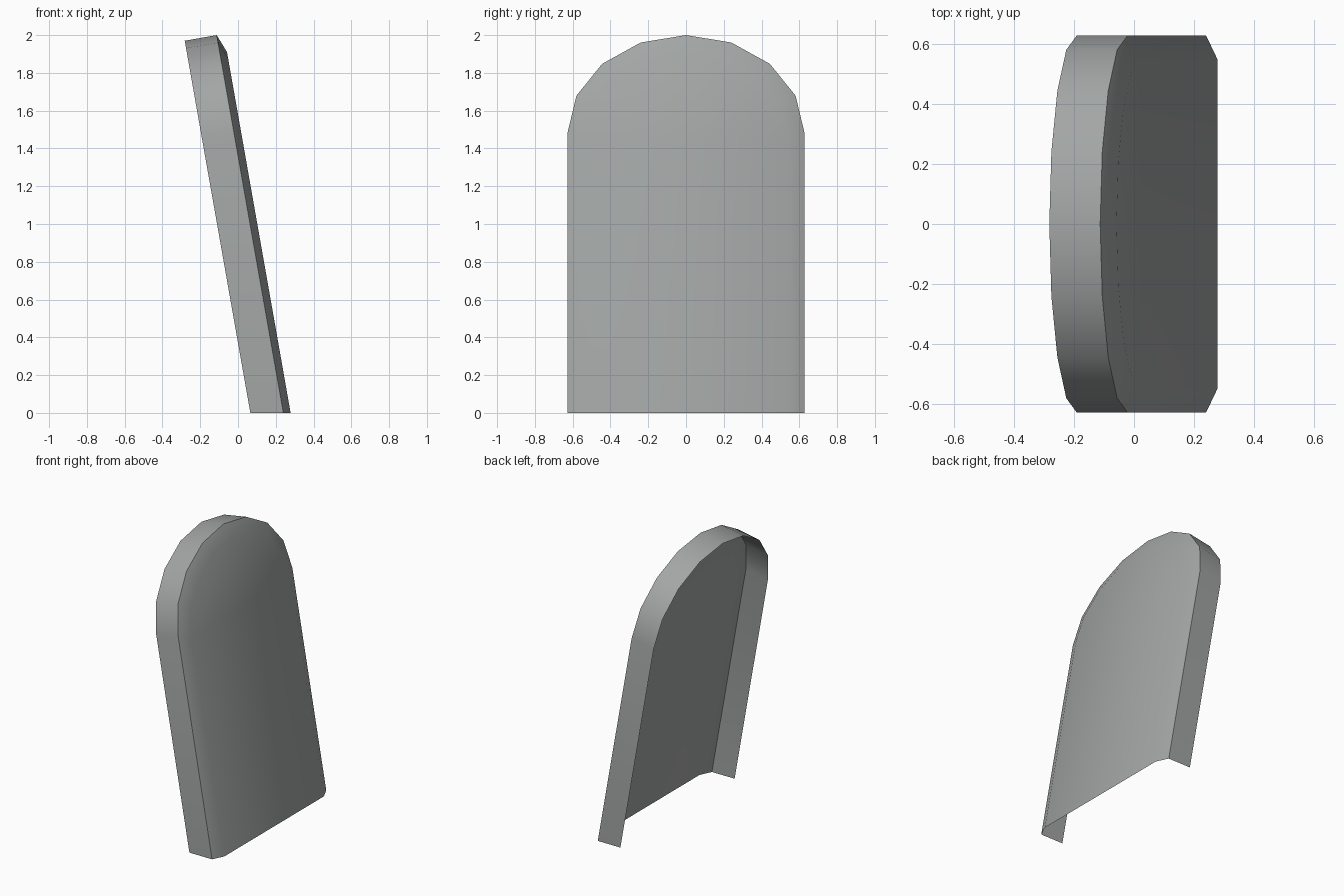
import bpy, bmesh
from math import sin, cos, pi, radians
from mathutils import Matrix

cube = bpy.data.objects.get("Cube")
if cube:
    bpy.data.objects.remove(cube, do_unlink=True)

ARCH_STEPS = 8
TILT = radians(-10)

grey = bpy.data.materials.new("stone_grey")
grey.use_nodes = True
colour = (0.36, 0.38, 0.37, 1)
grey.diffuse_color = colour
grey.node_tree.nodes["Principled BSDF"].inputs["Base Color"].default_value = colour


def arch_loop(bm, depth, half_width, spring, top):
    """Open arch outline: straight legs joined by a half ellipse."""
    points = [(half_width, -0.2)]
    for i in range(ARCH_STEPS + 1):
        a = pi * i / ARCH_STEPS
        points.append((half_width * cos(a), spring + (top - spring) * sin(a)))
    points.append((-half_width, -0.2))
    return [bm.verts.new((depth, y, h)) for y, h in points]


def bridge(bm, a, b):
    for i in range(len(a) - 1):
        bm.faces.new((a[i], a[i + 1], b[i + 1], b[i]))


# Open shell: rim, sloped border and flat front panel
bm = bmesh.new()
back = arch_loop(bm, -0.172, 0.628, 1.503, 2.031)
edge = arch_loop(bm, 0, 0.628, 1.503, 2.031)
panel = arch_loop(bm, 0.038, 0.547, 1.47, 1.933)
bridge(bm, back, edge)
bridge(bm, edge, panel)
bm.faces.new(panel)

# Lean it back and trim the foot level with the ground
lean = Matrix.Translation((0.24, 0, 0)) @ Matrix.Rotation(TILT, 4, 'Y')
bm.transform(lean)
bmesh.ops.bisect_plane(bm, geom=bm.verts[:] + bm.edges[:] + bm.faces[:],
                       plane_co=(0, 0, 0), plane_no=(0, 0, -1), clear_outer=True)
bmesh.ops.recalc_face_normals(bm, faces=bm.faces)
front = max(bm.faces, key=lambda f: f.calc_area())
if front.normal.x < 0:
    bmesh.ops.reverse_faces(bm, faces=bm.faces)

mesh = bpy.data.meshes.new("arched_panel")
bm.to_mesh(mesh)
bm.free()
mesh.materials.append(grey)
shell = bpy.data.objects.new("arched_panel", mesh)
bpy.context.collection.objects.link(shell)

bpy.context.view_layer.objects.active = shell
shell.select_set(True)
bpy.ops.object.shade_smooth_by_angle(angle=radians(35))
